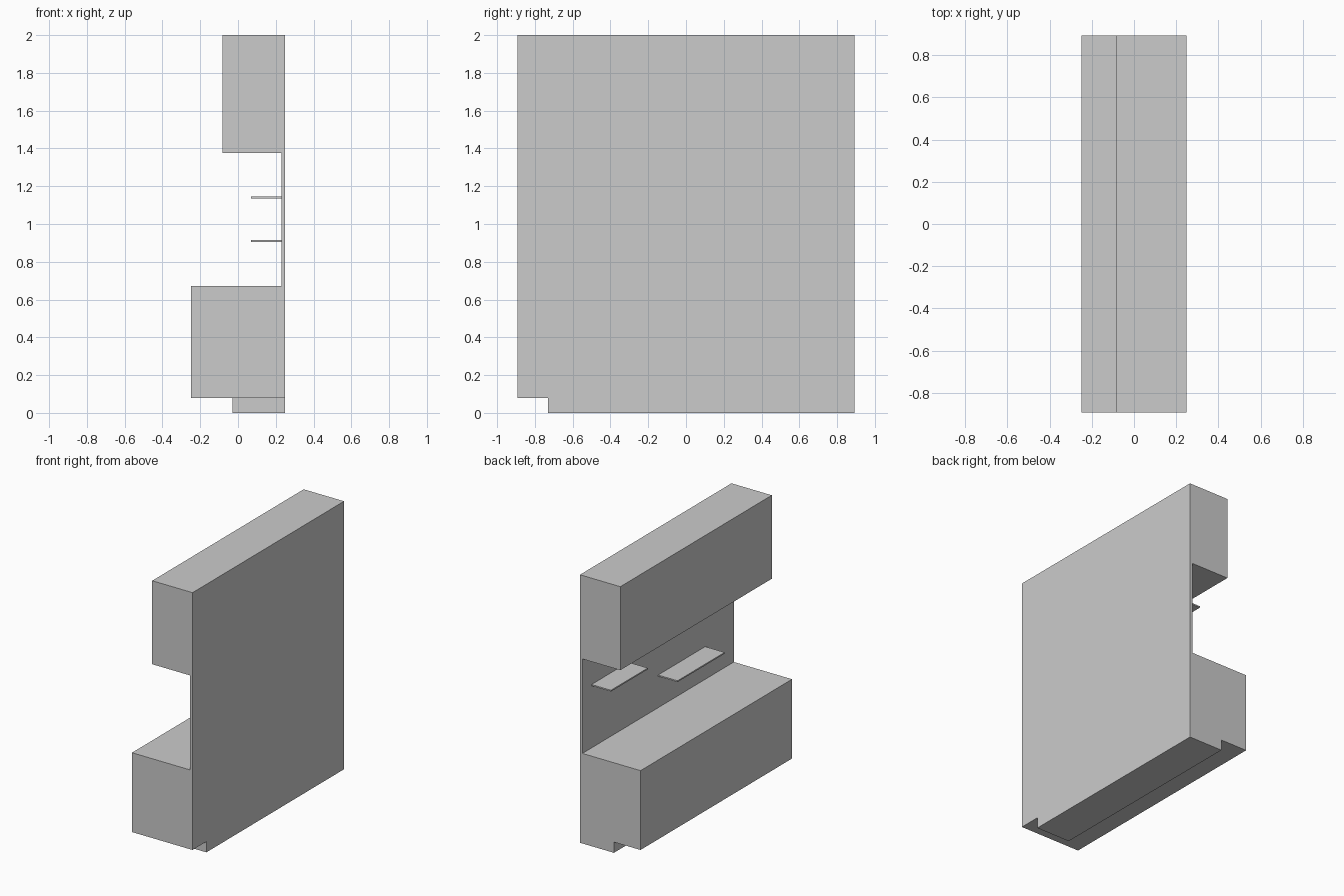
import bpy, bmesh
from mathutils import Vector

if "Cube" in bpy.data.objects:
    bpy.data.objects.remove(bpy.data.objects["Cube"])

HALF_W = 0.893   # half length along y
BACK = 0.25      # rear plane of the unit
PANEL = 0.23     # front plane of the thin back panel


def make_object(name, bm):
    bmesh.ops.recalc_face_normals(bm, faces=bm.faces[:])
    mesh = bpy.data.meshes.new(name)
    bm.to_mesh(mesh)
    bm.free()
    obj = bpy.data.objects.new(name, mesh)
    bpy.context.collection.objects.link(obj)
    return obj


def box(name, lo, hi):
    bm = bmesh.new()
    bmesh.ops.create_cube(bm, size=1)
    lo, hi = Vector(lo), Vector(hi)
    for v in bm.verts:
        v.co = (lo + hi) / 2 + v.co * (hi - lo)
    return make_object(name, bm)


def extrude_profile(name, points, y0, y1):
    bm = bmesh.new()
    face = bm.faces.new([bm.verts.new((x, y0, z)) for x, z in points])
    new = bmesh.ops.extrude_face_region(bm, geom=[face])["geom"]
    verts = [g for g in new if isinstance(g, bmesh.types.BMVert)]
    bmesh.ops.translate(bm, verts=verts, vec=(0, y1 - y0, 0))
    return make_object(name, bm)


# Cabinet body: plinth, lower cabinet, back panel and upper cabinet in one profile
profile = [
    (BACK, 0), (BACK, 2), (-0.083, 2), (-0.083, 1.377), (PANEL, 1.377),
    (PANEL, 0.672), (-0.25, 0.672), (-0.25, 0.08), (-0.03, 0.08), (-0.03, 0),
]
body = extrude_profile("cabinet_body", profile, -HALF_W, HALF_W)

# Toe-kick recess at the -y end of the plinth
cutter = box("toe_kick_cutter", (-0.5, -1.2, -0.2), (0.5, -0.73, 0.08))
cutter.hide_render = True
cutter.hide_set(True)
cut = body.modifiers.new("toe_kick", 'BOOLEAN')
cut.operation = 'DIFFERENCE'
cut.solver = 'EXACT'
cut.object = cutter

# Two staggered wall shelves: (name, y start, y end, z centre)
for name, y0, y1, z in (("upper_shelf", 0.35, 0.785, 1.14),
                        ("lower_shelf", -0.555, 0.0, 0.911)):
    box(name, (0.07, y0, z - 0.005), (PANEL, y1, z + 0.005))
